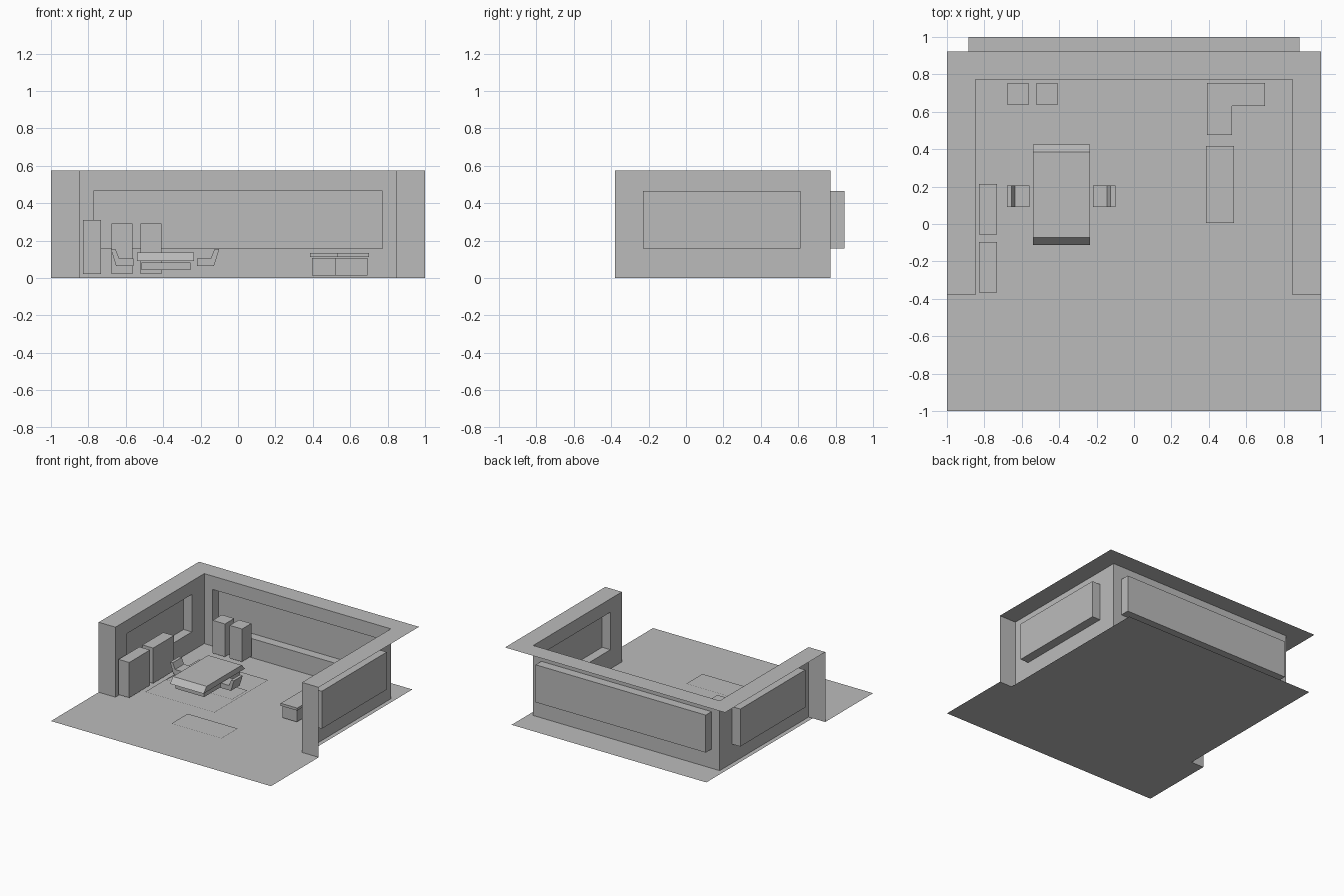
import bpy
import bmesh
from mathutils import Vector

cube = bpy.data.objects.get("Cube")
if cube:
    bpy.data.objects.remove(cube)

grey = bpy.data.materials.new("plain grey")
grey.use_nodes = True
colour = (0.5, 0.5, 0.5, 1)
grey.diffuse_color = colour
grey.node_tree.nodes["Principled BSDF"].inputs["Base Color"].default_value = colour

WALL_X, WALL_Y, FRONT_Y, HEIGHT = 0.848, 0.773, -0.38, 0.575
SILL, HEAD, DEPTH = 0.157, 0.465, 0.075


def finish(name, bm):
    mesh = bpy.data.meshes.new(name)
    bm.to_mesh(mesh)
    bm.free()
    mesh.materials.append(grey)
    obj = bpy.data.objects.new(name, mesh)
    bpy.context.collection.objects.link(obj)
    return obj


def sheet(name, points):
    bm = bmesh.new()
    bm.faces.new([bm.verts.new(p) for p in points])
    return finish(name, bm)


def mat(name, x0, x1, y0, y1, z):
    return sheet(name, [(x0, y0, z), (x1, y0, z), (x1, y1, z), (x0, y1, z)])


def prism(name, outline, offset):
    """Close a flat outline into a solid along an offset."""
    bm = bmesh.new()
    face = bm.faces.new([bm.verts.new(p) for p in outline])
    new = bmesh.ops.extrude_face_region(bm, geom=[face], use_keep_orig=True)["geom"]
    verts = [g for g in new if isinstance(g, bmesh.types.BMVert)]
    bmesh.ops.translate(bm, verts=verts, vec=offset)
    bmesh.ops.recalc_face_normals(bm, faces=bm.faces)
    return finish(name, bm)


def box(name, x0, x1, y0, y1, z0, z1):
    outline = [(x0, y0, z0), (x1, y0, z0), (x1, y1, z0), (x0, y1, z0)]
    return prism(name, outline, (0, 0, z1 - z0))


def recessed_wall(name, start, end, outward, margin0, margin1):
    """Thin wall with a shallow window recess pushed outward."""
    start, end, outward = Vector(start), Vector(end), Vector(outward)
    length = (end - start).length
    along = (end - start).normalized()
    bm = bmesh.new()

    def ring(u0, u1, z0, z1, d):
        corners = [(u0, z0), (u1, z0), (u1, z1), (u0, z1)]
        return [bm.verts.new(start + along * u + outward * d + Vector((0, 0, z)))
                for u, z in corners]

    hole = (margin0, length - margin1, SILL, HEAD)
    rings = [ring(0, length, 0, HEIGHT, 0), ring(*hole, 0), ring(*hole, DEPTH)]
    for a, b in zip(rings, rings[1:]):
        for i in range(4):
            j = (i + 1) % 4
            bm.faces.new((a[i], a[j], b[j], b[i]))
    bm.faces.new(rings[-1])
    return finish(name, bm)


# Ground, narrower behind the room front
right_edge = [(1, -1), (1, FRONT_Y), (0.885, FRONT_Y), (0.885, 1)]
left_edge = [(-x, y) for x, y in reversed(right_edge)]
sheet("ground", [(x, y, 0) for x, y in right_edge + left_edge])

# Room shell: three recessed walls, flat rim and front returns
recessed_wall("left_side_wall", (-WALL_X, FRONT_Y, 0), (-WALL_X, WALL_Y, 0),
              (-1, 0, 0), 0.15, 0.16)
recessed_wall("back_wall", (-WALL_X, WALL_Y, 0), (WALL_X, WALL_Y, 0),
              (0, 1, 0), 0.075, 0.075)
recessed_wall("right_side_wall", (WALL_X, WALL_Y, 0), (WALL_X, FRONT_Y, 0),
              (1, 0, 0), 0.16, 0.15)
rim = [(WALL_X, WALL_Y), (WALL_X, FRONT_Y), (1, FRONT_Y), (1, 0.922)]
rim += [(-x, y) for x, y in reversed(rim)]
sheet("wall_rim", [(x, y, HEIGHT) for x, y in rim])
for side, x0, x1 in (("left", -1, -WALL_X), ("right", WALL_X, 1)):
    sheet(side + "_wall_end", [(x0, FRONT_Y, 0), (x1, FRONT_Y, 0),
                               (x1, FRONT_Y, HEIGHT), (x0, FRONT_Y, HEIGHT)])

# Floor coverings
mat("rug", -0.71, -0.08, -0.19, 0.505, 0.008)
mat("rug_inset", -0.695, -0.095, 0.06, 0.255, 0.015)
mat("door_mat", -0.23, 0.225, -0.535, -0.325, 0.008)

# Table with sloped ends over a lower shelf
table_side = [(-0.112, 0.09), (0.425, 0.09), (0.385, 0.135), (-0.072, 0.135)]
prism("table_top", [(-0.54, y, z) for y, z in table_side], (0.305, 0, 0))
box("table_shelf", -0.515, -0.255, -0.075, 0.39, 0.043, 0.083)

# Facing chairs, mirrored about the table
chair_side = [(-0.29, 0.155), (-0.265, 0.155), (-0.245, 0.105),
              (-0.17, 0.105), (-0.17, 0.065), (-0.262, 0.065)]
for name, s in (("chair_left", 1), ("chair_right", -1)):
    prism(name, [(-0.39 + s * x, 0.09, z) for x, z in chair_side], (0, 0.115, 0))

# Cabinets along the side and back walls
for i, y in enumerate((-0.365, -0.055)):
    box(f"side_cabinet_{i + 1}", -0.83, -0.733, y, y + 0.27, 0.02, 0.31)
for i, x in enumerate((-0.675, -0.52)):
    box(f"back_cabinet_{i + 1}", x, x + 0.112, 0.635, 0.755, 0.02, 0.29)

# Corner counter, its basin and the free-standing counter


def corner_counter(name, inset, z0, z1):
    a, b = 0.39 + inset, 0.755 - inset
    outline = [(a, 0.475 + inset), (0.525 - inset, 0.475 + inset),
               (0.525 - inset, 0.63 + inset), (0.70 - inset, 0.63 + inset),
               (0.70 - inset, b), (a, b)]
    prism(name, [(x, y, z0) for x, y in outline], (0, 0, z1 - z0))


corner_counter("corner_counter_base", 0.008, 0.013, 0.108)
corner_counter("corner_counter_top", 0, 0.112, 0.133)
mat("counter_basin", 0.415, 0.505, 0.5, 0.605, 0.135)
box("counter_base", 0.395, 0.525, 0.015, 0.405, 0.013, 0.108)
box("counter_top", 0.385, 0.535, 0.005, 0.417, 0.112, 0.133)
